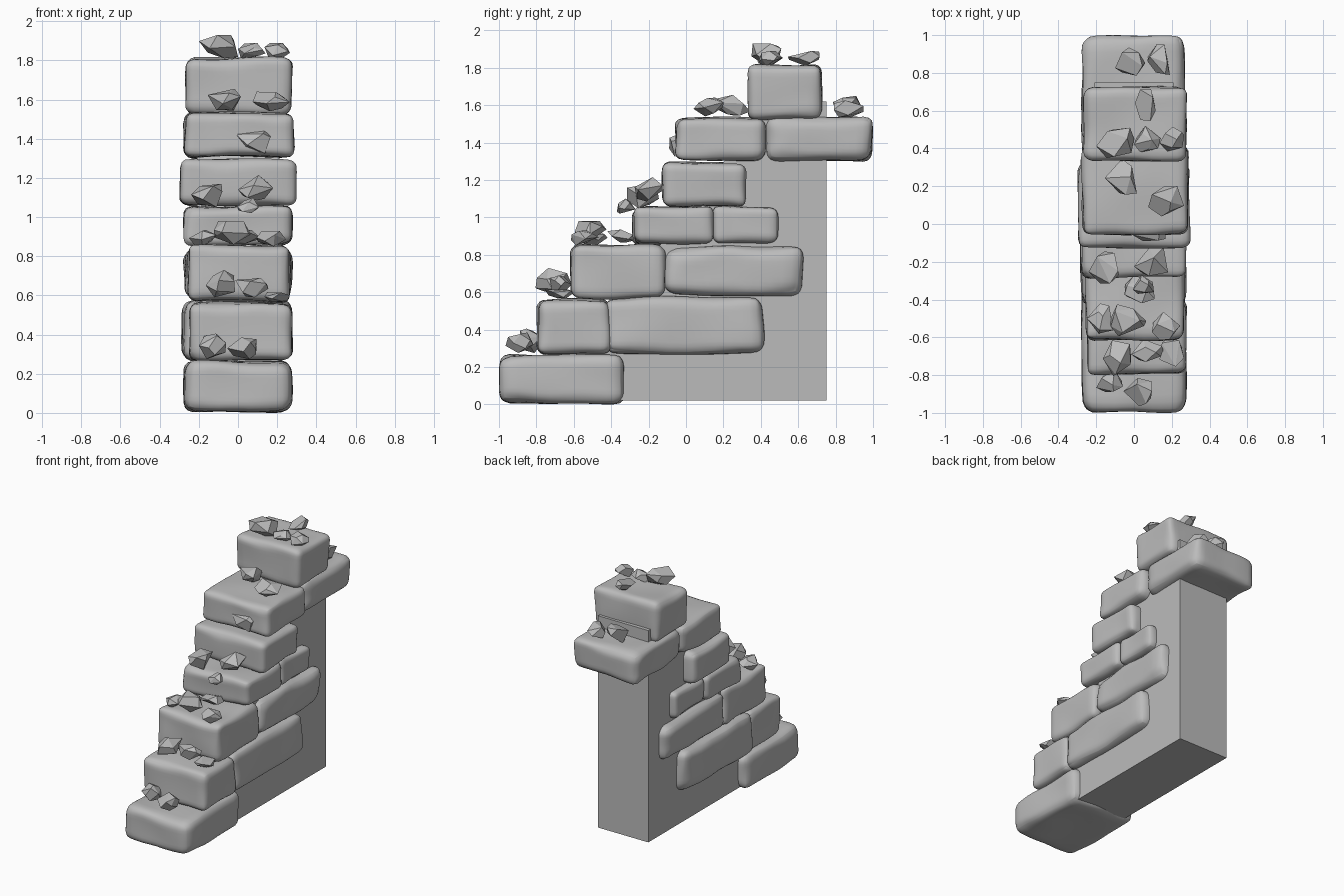
import bpy, bmesh, math, random
from mathutils import Vector, noise

random.seed(4)
default = bpy.data.objects.get("Cube")
if default:
    bpy.data.objects.remove(default)

stone_grey = bpy.data.materials.new("stone_grey")
stone_grey.use_nodes = True
colour = (0.5, 0.5, 0.5, 1)
stone_grey.diffuse_color = colour
stone_grey.node_tree.nodes["Principled BSDF"].inputs["Base Color"].default_value = colour


def finish(bm, name, smooth=False):
    bmesh.ops.recalc_face_normals(bm, faces=bm.faces)
    for face in bm.faces:
        face.smooth = smooth
    mesh = bpy.data.meshes.new(name)
    bm.to_mesh(mesh)
    bm.free()
    mesh.materials.append(stone_grey)
    obj = bpy.data.objects.new(name, mesh)
    bpy.context.collection.objects.link(obj)
    return obj


def fit(bm, low, high):
    """Stretch the mesh so that it exactly fills the given box."""
    for axis in range(3):
        values = [v.co[axis] for v in bm.verts]
        start, span = min(values), max(values) - min(values)
        for v in bm.verts:
            v.co[axis] = low[axis] + (v.co[axis] - start) / span * (high[axis] - low[axis])


def stone(name, xs, ys, zs, radius=0.05):
    """Worn block: a rounded box with soft dents."""
    low, high = Vector((xs[0], ys[0], zs[0])), Vector((xs[1], ys[1], zs[1]))
    half, middle = (high - low) / 2, (high + low) / 2
    bm = bmesh.new()
    bmesh.ops.create_cube(bm, size=2)
    bmesh.ops.subdivide_edges(bm, edges=bm.edges[:], cuts=15, use_grid_fill=True)
    for v in bm.verts:
        p = Vector([math.sin(c * math.pi / 2) * h for c, h in zip(v.co, half)])
        r = radius * (1 + 0.5 * noise.noise((p + middle) * 5))
        inner = Vector([max(r - h, min(h - r, c)) for c, h in zip(p, half)])
        p = inner + (p - inner).normalized() * r
        v.co = p + noise.noise_vector((p + middle) * 3.5) * 0.016
    fit(bm, low, high)
    return finish(bm, name, True)


def pebble(x, y, z, width, depth, height):
    """Sharp broken chip: the hull of a few scattered points."""
    bm = bmesh.new()
    for i in range(11):
        # Spread the points evenly over a ball, then shake them
        t = 1 - (2 * i + 1) / 11
        ring, turn = math.sqrt(1 - t * t), i * 2.4
        shake = Vector([random.uniform(-0.3, 0.3) for _ in range(3)])
        bm.verts.new(Vector((ring * math.cos(turn), ring * math.sin(turn), t)) + shake)
    hull = bmesh.ops.convex_hull(bm, input=bm.verts[:])
    loose = {g for g in hull["geom_interior"] + hull["geom_unused"]
             if isinstance(g, bmesh.types.BMVert)}
    bmesh.ops.delete(bm, geom=list(loose), context="VERTS")
    bmesh.ops.dissolve_limit(bm, angle_limit=math.radians(22),
                             verts=bm.verts[:], edges=bm.edges[:])
    size = Vector((width, depth, height)) / 2
    centre = Vector((x, y, z))
    fit(bm, centre - size, centre + size)
    finish(bm, "pebble")


# Plain inner wall behind the blocks
bm = bmesh.new()
outline = [(-0.7, 0.02), (0.75, 0.02), (0.75, 1.62), (0.45, 1.62), (-0.7, 0.12)]
face = bm.faces.new([bm.verts.new((-0.21, y, z)) for y, z in outline])
side = bmesh.ops.extrude_face_region(bm, geom=[face])["geom"]
bmesh.ops.translate(bm, vec=(0.42, 0, 0),
                    verts=[g for g in side if isinstance(g, bmesh.types.BMVert)])
finish(bm, "inner_wall")

# Courses of blocks, from the ground up
stone("base_block", (-0.28, 0.28), (-1, -0.32), (0, 0.27), 0.06)
stone("second_front_block", (-0.25, 0.28), (-0.8, -0.4), (0.26, 0.57))
stone("second_long_block", (-0.29, 0.28), (-0.43, 0.42), (0.26, 0.58), 0.06)
stone("third_front_block", (-0.26, 0.27), (-0.62, -0.1), (0.56, 0.86))
stone("third_long_block", (-0.28, 0.28), (-0.12, 0.63), (0.57, 0.85), 0.07)
stone("fourth_front_block", (-0.28, 0.28), (-0.29, 0.15), (0.85, 1.06))
stone("fourth_back_block", (-0.27, 0.27), (0.13, 0.5), (0.85, 1.06))
stone("fifth_block", (-0.3, 0.3), (-0.13, 0.34), (1.05, 1.3))
stone("sixth_front_block", (-0.28, 0.29), (-0.06, 0.43), (1.3, 1.54))
stone("sixth_back_block", (-0.28, 0.27), (0.42, 1), (1.29, 1.54), 0.06)
stone("top_block", (-0.27, 0.28), (0.33, 0.73), (1.52, 1.82))

# Chips on the base
pebble(-0.13, -0.83, 0.34, 0.14, 0.12, 0.13)
pebble(0.02, -0.89, 0.33, 0.15, 0.15, 0.11)
# Chips on the second course
pebble(-0.09, -0.71, 0.66, 0.15, 0.19, 0.14)
pebble(0.07, -0.67, 0.64, 0.17, 0.12, 0.1)
pebble(0.2, -0.68, 0.59, 0.13, 0.15, 0.05)
# Chips on the third course
pebble(-0.18, -0.5, 0.89, 0.14, 0.16, 0.09)
pebble(-0.03, -0.51, 0.92, 0.19, 0.17, 0.12)
pebble(0.17, -0.54, 0.89, 0.15, 0.15, 0.08)
pebble(0.03, -0.35, 0.9, 0.16, 0.14, 0.07)
# Chips on the fourth course
pebble(-0.16, -0.23, 1.11, 0.16, 0.17, 0.12)
pebble(0.09, -0.2, 1.15, 0.18, 0.15, 0.13)
pebble(0.05, -0.32, 1.06, 0.11, 0.1, 0.08)
# Chip leaning on the sixth course
pebble(0.08, -0.04, 1.39, 0.18, 0.1, 0.13)
# Chips on the sixth course
pebble(-0.07, 0.25, 1.6, 0.17, 0.19, 0.11)
pebble(0.17, 0.12, 1.59, 0.19, 0.16, 0.1)
pebble(-0.02, 0.86, 1.59, 0.16, 0.15, 0.12)
pebble(0.13, 0.87, 1.58, 0.12, 0.16, 0.09)
# Chips on the top block
pebble(-0.1, 0.43, 1.87, 0.2, 0.16, 0.12)
pebble(0.07, 0.45, 1.85, 0.14, 0.14, 0.08)
pebble(0.2, 0.45, 1.85, 0.13, 0.13, 0.08)
pebble(0.06, 0.63, 1.85, 0.11, 0.17, 0.08)
